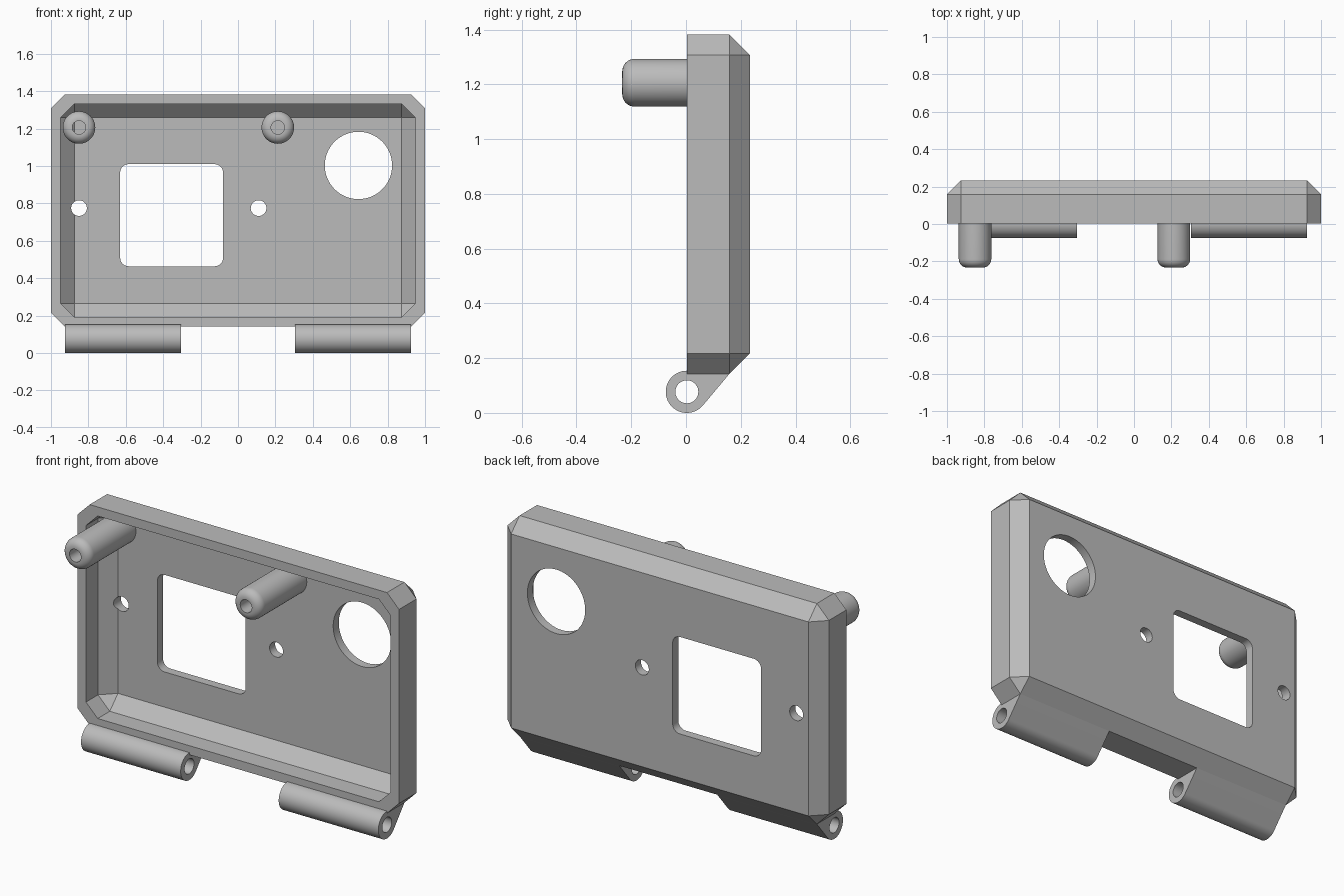
import bpy, bmesh, math
from mathutils import Vector

cube = bpy.data.objects.get("Cube")
if cube:
    bpy.data.objects.remove(cube, do_unlink=True)

grey = bpy.data.materials.new("plain grey")
grey.use_nodes = True
colour = (0.5, 0.5, 0.5, 1)
grey.diffuse_color = colour
grey.node_tree.nodes["Principled BSDF"].inputs["Base Color"].default_value = colour


def finish(bm, name):
    """Turn a bmesh into a grey object."""
    bmesh.ops.recalc_face_normals(bm, faces=bm.faces[:])
    mesh = bpy.data.meshes.new(name)
    bm.to_mesh(mesh)
    bm.free()
    mesh.materials.append(grey)
    obj = bpy.data.objects.new(name, mesh)
    bpy.context.collection.objects.link(obj)
    return obj


def prism(name, points, offset):
    """Extrude a closed outline of 3D points along an offset."""
    bm = bmesh.new()
    face = bm.faces.new([bm.verts.new(p) for p in points])
    new = bmesh.ops.extrude_face_region(bm, geom=[face], use_keep_orig=True)["geom"]
    moved = [v for v in new if isinstance(v, bmesh.types.BMVert)]
    bmesh.ops.translate(bm, verts=moved, vec=Vector(offset))
    return finish(bm, name)


def arc(cx, cy, r, start, end, steps):
    angles = [math.radians(start + (end - start) * i / steps) for i in range(steps + 1)]
    return [(cx + r * math.cos(a), cy + r * math.sin(a)) for a in angles]


def circle(cx, cy, r, n=64):
    return arc(cx, cy, r, 0, 360, n)[:-1]


def chamfered_box(name, half_x, low, high, front, back, c):
    """Box with cut corners whose back edges are chamfered too."""
    bm = bmesh.new()
    for sx in (-1, 1):
        for z, s in ((low, 1), (high, -1)):
            for y in (front, back - c):
                bm.verts.new((sx * (half_x - c), y, z))
                bm.verts.new((sx * half_x, y, z + s * c))
            bm.verts.new((sx * (half_x - c), back, z + s * c))
    bmesh.ops.convex_hull(bm, input=bm.verts[:])
    bmesh.ops.dissolve_limit(bm, angle_limit=0.01, verts=bm.verts[:], edges=bm.edges[:])
    return finish(bm, name)


def cut(obj, cutters):
    """Subtract the cutters from an object, then remove them."""
    for cutter in cutters:
        mod = obj.modifiers.new("cut", 'BOOLEAN')
        mod.operation = 'DIFFERENCE'
        mod.solver = 'EXACT'
        mod.object = cutter
    graph = bpy.context.evaluated_depsgraph_get()
    mesh = bpy.data.meshes.new_from_object(obj.evaluated_get(graph))
    obj.modifiers.clear()
    obj.data = mesh
    for cutter in cutters:
        bpy.data.objects.remove(cutter, do_unlink=True)


def smooth(obj):
    bpy.ops.object.select_all(action='DESELECT')
    obj.select_set(True)
    bpy.context.view_layer.objects.active = obj
    bpy.ops.object.shade_smooth_by_angle(angle=math.radians(25))


FRONT, BACK, FLOOR = 0.003, 0.233, 0.183

# Shell: chamfered cover with a hollow front
shell = chamfered_box("cover_shell", 1.0, 0.142, 1.383, FRONT, BACK, 0.075)
cavity = chamfered_box("cavity_cutter", 0.948, 0.193, 1.332, FRONT - 0.1, FLOOR, 0.073)

# Window outline with rounded corners
x0, x1, z0, z1, r = -0.63, -0.08, 0.464, 1.01, 0.045
window = []
for cx, cz, start in ((x1 - r, z1 - r, 0), (x0 + r, z1 - r, 90),
                      (x0 + r, z0 + r, 180), (x1 - r, z0 + r, 270)):
    window += arc(cx, cz, r, start, start + 90, 8)

# Openings through the back panel
outlines = [window, circle(0.644, 1.003, 0.18),
            circle(-0.85, 0.775, 0.042, 32), circle(0.11, 0.775, 0.042, 32)]
cutters = [cavity] + [prism("opening_cutter", [(x, 0.05, z) for x, z in o], (0, 0.3, 0))
                      for o in outlines]
cut(shell, cutters)
smooth(shell)

# Hollow pegs with rounded front ends
for side, px in (("right", -0.85), ("left", 0.213)):
    bm = bmesh.new()
    profile = [(0.087, 0.2), (0.036, 0.2), (0.036, -0.233)]
    profile += arc(0.042, -0.188, 0.045, -90, 0, 8)
    verts = [bm.verts.new((px + a, y, 1.206)) for a, y in profile]
    edges = [bm.edges.new((v, verts[i - 1])) for i, v in enumerate(verts)]
    bmesh.ops.spin(bm, geom=verts + edges, cent=(px, 0, 1.206), axis=(0, 1, 0),
                   angle=math.tau, steps=48, use_merge=True)
    bmesh.ops.remove_doubles(bm, verts=bm.verts[:], dist=0.0001)
    smooth(finish(bm, side + "_peg"))

# Hinge barrels with a tangent web to the lower back edge
R = 0.077
for side, start in (("right", -0.925), ("left", 0.305)):
    outline = arc(FRONT, R, R, -39.4, -270, 40) + [(0.158, 0.154), (0.158, 0.142)]
    hinge = prism(side + "_hinge", [(start, y, z) for y, z in outline], (0.62, 0, 0))
    bore = prism("bore_cutter", [(start - 0.1, y, z) for y, z in circle(FRONT, R, 0.042, 40)],
                 (0.82, 0, 0))
    cut(hinge, [bore])
    smooth(hinge)
